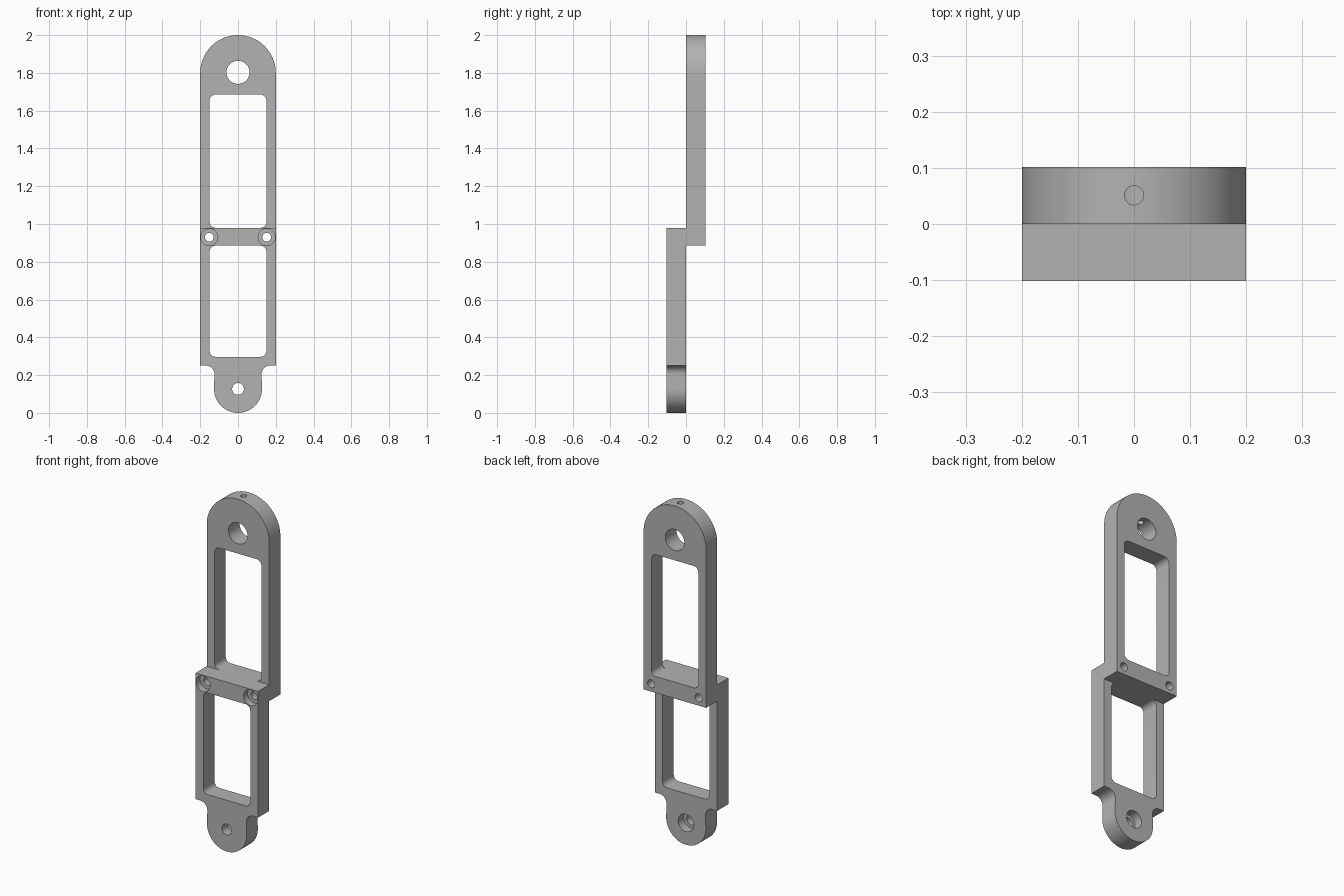
import bpy, bmesh
from math import sin, cos, pi, radians
from mathutils import Matrix

if "Cube" in bpy.data.objects:
    bpy.data.objects.remove(bpy.data.objects["Cube"])

HALF = 0.2       # half width of the plates
THICK = 0.102    # thickness of each plate
JOINT_LOW, JOINT_TOP = 0.885, 0.98
SCREW_X, SCREW_Z = 0.152, 0.93

grey = bpy.data.materials.new("plain grey")
grey.use_nodes = True
grey.diffuse_color = (0.45, 0.45, 0.45, 1)
grey.node_tree.nodes["Principled BSDF"].inputs["Base Color"].default_value = (0.45, 0.45, 0.45, 1)


def arc(cx, cz, r, start, end, steps=12):
    """Points along an arc, angles in degrees."""
    angles = [radians(start + (end - start) * i / steps) for i in range(steps + 1)]
    return [(cx + r * cos(a), cz + r * sin(a)) for a in angles]


def extrude(name, outline, y0, y1):
    """Solid made by pushing an x-z outline from y0 to y1."""
    bm = bmesh.new()
    face = bm.faces.new([bm.verts.new((x, y0, z)) for x, z in outline])
    moved = bmesh.ops.extrude_face_region(bm, geom=[face])["geom"]
    verts = [v for v in moved if isinstance(v, bmesh.types.BMVert)]
    bmesh.ops.translate(bm, verts=verts, vec=(0, y1 - y0, 0))
    bmesh.ops.recalc_face_normals(bm, faces=bm.faces)
    mesh = bpy.data.meshes.new(name)
    bm.to_mesh(mesh)
    bm.free()
    mesh.materials.append(grey)
    obj = bpy.data.objects.new(name, mesh)
    bpy.context.collection.objects.link(obj)
    return obj


def window(z0, z1, half=0.15, r=0.03):
    """Rounded rectangle outline."""
    x, low, high = half - r, z0 + r, z1 - r
    return (arc(x, low, r, -90, 0, 8) + arc(x, high, r, 0, 90, 8)
            + arc(-x, high, r, 90, 180, 8) + arc(-x, low, r, 180, 270, 8))


def bore(x, z, r, y0, y1):
    return extrude("bore_cutter", arc(x, z, r, 0, 360, 48)[:-1], y0, y1)


def cut(obj, cutters):
    """Subtract the cutters, then remove them."""
    bpy.ops.object.select_all(action='DESELECT')
    bpy.context.view_layer.objects.active = obj
    obj.select_set(True)
    for cutter in cutters:
        cutter.hide_render = True
        mod = obj.modifiers.new("cut", 'BOOLEAN')
        mod.operation, mod.solver, mod.object = 'DIFFERENCE', 'EXACT', cutter
        bpy.ops.object.modifier_apply(modifier=mod.name)
        bpy.data.objects.remove(cutter)
    bpy.ops.object.shade_smooth_by_angle(angle=radians(30))


# Upper plate: round top, window, pivot hole, screw holes
upper = extrude("upper_plate",
                [(-HALF, JOINT_LOW), (HALF, JOINT_LOW)] + arc(0, 1.8, HALF, 0, 180, 64),
                0, THICK)
cutters = [extrude("window_cutter", window(JOINT_TOP, 1.685), -0.1, 0.2),
           bore(0, 1.803, 0.061, -0.1, 0.2)]
cutters += [bore(s * SCREW_X, SCREW_Z, 0.023, -0.1, 0.2) for s in (-1, 1)]

# Set-screw hole from the crown down into the pivot hole
set_hole = bore(0, 0, 0.017, -0.12, 0.12)
set_hole.data.transform(Matrix.Translation((0, THICK / 2, 1.93)) @ Matrix.Rotation(pi / 2, 4, 'X'))
cutters.append(set_hole)
cut(upper, cutters)

# Lower plate: rounded tab joined to the shoulders by concave fillets
TAB, TAB_Z, FILLET, SHOULDER = 0.125, 0.127, 0.045, 0.25
right = arc(TAB + FILLET, SHOULDER - FILLET, FILLET, 180, 90, 10)
left = [(-x, z) for x, z in reversed(right)]
outline = (arc(0, TAB_Z, TAB + 0.002, 180, 360, 48) + right
           + [(HALF, SHOULDER), (HALF, JOINT_TOP), (-HALF, JOINT_TOP), (-HALF, SHOULDER)] + left)
lower = extrude("lower_plate", outline, -THICK, 0)
cutters = [extrude("window_cutter", window(0.297, JOINT_LOW), -0.2, 0.1),
           bore(0, TAB_Z, 0.031, -0.2, 0.1),
           bore(0, TAB_Z, 0.05, -0.05, 0.1)]
for s in (-1, 1):
    cutters.append(bore(s * SCREW_X, SCREW_Z, 0.023, -0.2, 0.1))
    cutters.append(bore(s * SCREW_X, SCREW_Z, 0.045, -0.2, -0.065))
cut(lower, cutters)
